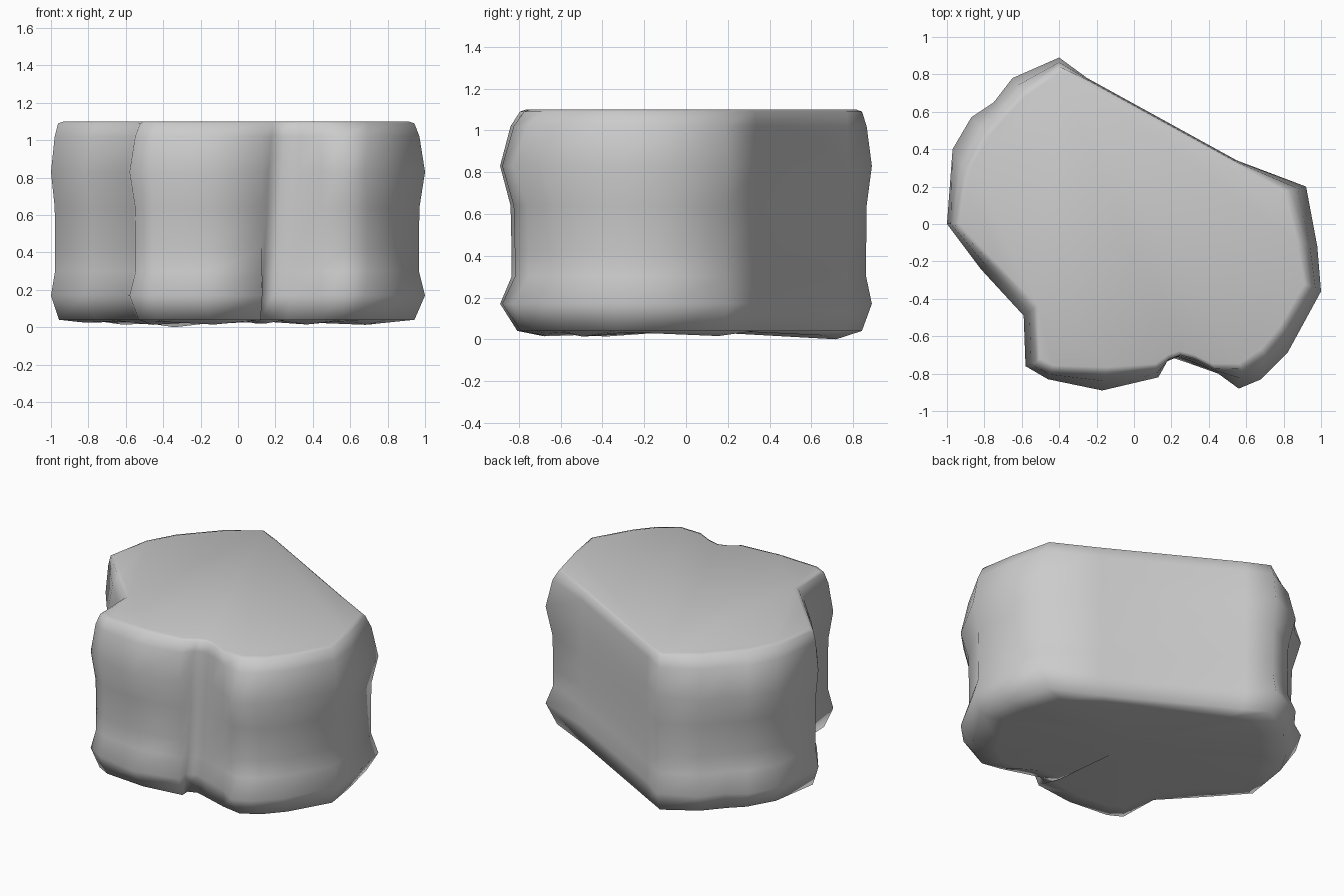
import bpy, bmesh, math

if "Cube" in bpy.data.objects:
    bpy.data.objects.remove(bpy.data.objects["Cube"])

# Outline pairs: (x, y at the flat top, x, y at the widest bulge)
OUTLINE = [
    (-.96, 0, -1, 0), (-.75, -.22, -.82, -.24), (-.53, -.45, -.59, -.49),
    (-.52, -.74, -.58, -.76), (-.44, -.78, -.46, -.83), (-.15, -.79, -.17, -.89),
    (.12, -.77, .13, -.82), (.19, -.72, .18, -.74), (.25, -.70, .25, -.71),
    (.33, -.72, .34, -.74), (.43, -.77, .45, -.80), (.58, -.77, .56, -.88),
    (.70, -.69, .68, -.83), (.80, -.57, .82, -.69), (.94, -.33, 1, -.36),
    (.90, -.10, .98, -.12), (.83, .18, .92, .20), (.55, .33, .55, .34),
    (-.25, .77, -.25, .78), (-.40, .84, -.40, .89), (-.60, .70, -.65, .78),
    (-.72, .57, -.75, .65), (-.80, .48, -.87, .57), (-.90, .30, -.97, .40),
]
# (height, bulge amount, shrink toward the middle)
LEVELS = [(.035, .1, .85), (.04, .3, .985), (.17, 1, 1), (.30, .45, 1), (.42, .45, 1),
          (.64, .5, 1), (.83, 1, 1), (1.02, .5, 1), (1.09, .05, 1), (1.10, 0, .97)]


def ring(bm, index, z, bulge, shrink):
    verts = []
    for i, (tx, ty, wx, wy) in enumerate(OUTLINE):
        x = (tx + (wx - tx) * bulge) * shrink
        y = (ty + (wy - ty) * bulge) * shrink
        if 7 <= i <= 9:                        # front groove leans left lower down
            x -= .07 * (1.1 - z) / 1.1
        h = z
        if index == 0:                         # uneven underside
            h = 0 if i == 19 else .025 + .012 * math.sin(i * 2.3)
        verts.append(bm.verts.new((x, y, h)))
    return verts


# Boulder: stacked rings joined by quads, capped top and bottom
bm = bmesh.new()
rings = [ring(bm, k, *level) for k, level in enumerate(LEVELS)]
n = len(OUTLINE)
for low, high in zip(rings, rings[1:]):
    for i in range(n):
        j = (i + 1) % n
        bm.faces.new((low[i], low[j], high[j], high[i]))
bm.faces.new(rings[-1])
centre = bm.verts.new((0, 0, .04))
for i in range(n):
    bm.faces.new((rings[0][(i + 1) % n], rings[0][i], centre))
bmesh.ops.recalc_face_normals(bm, faces=bm.faces)
for face in bm.faces:
    face.smooth = True

mesh = bpy.data.meshes.new("boulder")
bm.to_mesh(mesh)
bm.free()
boulder = bpy.data.objects.new("boulder", mesh)
bpy.context.collection.objects.link(boulder)
